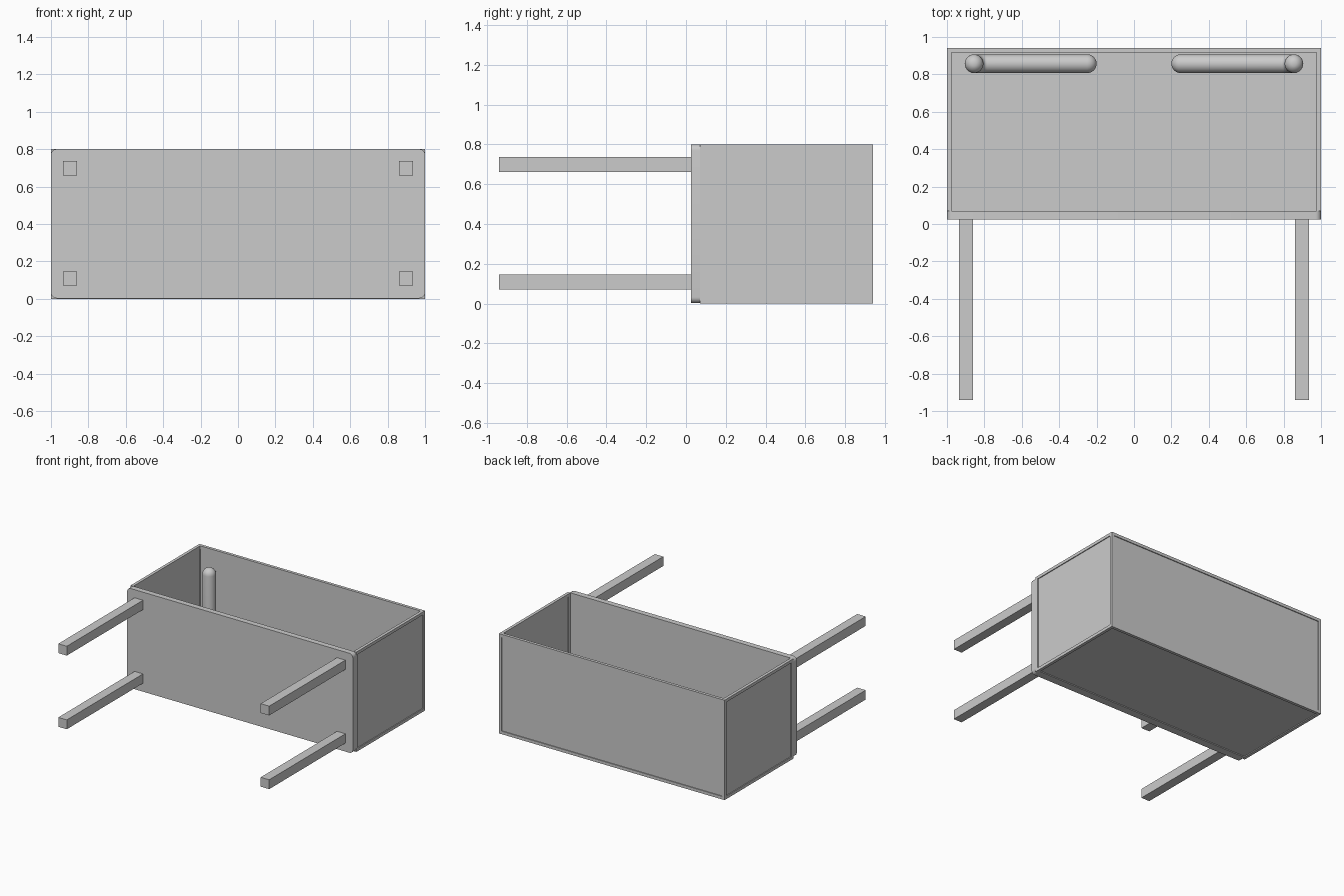
import bpy
import bmesh
import math
from mathutils import Vector

cube = bpy.data.objects.get("Cube")
if cube:
    bpy.data.objects.remove(cube, do_unlink=True)

W = 1.0                    # half width
FRONT, BACK = 0.07, 0.94   # box depth range
H = 0.80                   # height
RAIL = 0.024               # frame strip width
INSET, THICK = 0.007, 0.012


def finish(name, bm):
    mesh = bpy.data.meshes.new(name)
    bm.to_mesh(mesh)
    bm.free()
    obj = bpy.data.objects.new(name, mesh)
    bpy.context.collection.objects.link(obj)
    return obj


def box(name, lo, hi, round_y=0.0):
    """Box between two corners, optionally rounding the edges that run along y."""
    lo, hi = Vector(lo), Vector(hi)
    bm = bmesh.new()
    bmesh.ops.create_cube(bm, size=1)
    for v in bm.verts:
        v.co = [(a + b) / 2 + c * (b - a) for a, b, c in zip(lo, hi, v.co)]
    if round_y:
        edges = [e for e in bm.edges
                 if abs(e.verts[0].co.y - e.verts[1].co.y) > 1e-4]
        bmesh.ops.bevel(bm, geom=edges, offset=round_y, segments=6,
                        profile=0.5, affect='EDGES')
    return finish(name, bm)


def smooth(obj):
    bpy.ops.object.select_all(action='DESELECT')
    obj.select_set(True)
    bpy.context.view_layer.objects.active = obj
    bpy.ops.object.shade_smooth_by_angle(angle=math.radians(40))


# Front board with rounded corners
smooth(box("front_board", (-W, 0.025, 0.003), (W, FRONT, H), 0.03))

# Four square legs
for side, x in (("left", 0.897), ("right", -0.897)):
    for level, z in (("lower", 0.108), ("upper", 0.698)):
        h = 0.0375
        box(f"{level}_{side}_leg", (x - h, -BACK, z - h), (x + h, 0.03, z + h))

# Thin panels, slightly recessed behind the frame strips
a, b = INSET, INSET + THICK
box("floor_panel", (-W + a, FRONT, a), (W - a, BACK - a, b))
box("back_panel", (-W + a, BACK - b, a), (W - a, BACK - a, H - a))
box("left_panel", (W - b, FRONT, a), (W - a, BACK - a, H - a))
box("right_panel", (-W + a, FRONT, a), (-W + b, BACK - a, H - a))

# Frame strips along the edges of the box
for level, z in (("lower", 0), ("upper", H - RAIL)):
    box(f"{level}_back_rail", (-W, BACK - RAIL, z), (W, BACK, z + RAIL))
    for side, x in (("left", W - RAIL), ("right", -W)):
        box(f"{level}_{side}_rail", (x, FRONT, z), (x + RAIL, BACK, z + RAIL))
box("lower_front_rail", (-W, FRONT, 0), (W, FRONT + RAIL, RAIL))
for side, x in (("left", W - RAIL), ("right", -W)):
    for end, y in (("front", FRONT), ("back", BACK - RAIL)):
        box(f"{end}_{side}_post", (x, y, 0), (x + RAIL, y + RAIL, H))


def bent_pipe(name, s):
    """Elbow pipe with round ends: upright in the corner, then along the floor."""
    r, x, y, z, bend = 0.05, 0.855, 0.857, 0.058, 0.07
    path = [Vector((s * x, y, 0.63))]
    for i in range(9):
        t = math.pi / 2 * i / 8
        path.append(Vector((s * (x - bend + bend * math.cos(t)), y,
                            z + bend - bend * math.sin(t))))
    path.append(Vector((s * 0.25, y, z)))

    # Lengthen the path into hemispheres at both ends
    rings = []
    last = len(path) - 1
    for i, p in enumerate(path):
        d = (path[min(i + 1, last)] - path[max(i - 1, 0)]).normalized()
        steps = range(1, 7) if i == 0 else range(6, 0, -1) if i == last else [6]
        for k in steps:
            t = math.pi / 2 * k / 6
            shift = d * r * math.cos(t) * (-1 if i == 0 else 1)
            rings.append((p + shift, d, r * math.sin(t)))

    bm = bmesh.new()
    n = 24
    across = Vector((0, 1, 0))
    loops = []
    for c, d, rad in rings:
        up = d.cross(across)
        loops.append([bm.verts.new(c + rad * (across * math.cos(q) + up * math.sin(q)))
                      for q in (2 * math.pi * j / n for j in range(n))])
    for l0, l1 in zip(loops, loops[1:]):
        for j in range(n):
            k = (j + 1) % n
            bm.faces.new((l0[j], l0[k], l1[k], l1[j]))
    bm.faces.new(loops[0])
    bm.faces.new(loops[-1])
    bmesh.ops.recalc_face_normals(bm, faces=bm.faces)
    smooth(finish(name, bm))


bent_pipe("left_pipe", 1)
bent_pipe("right_pipe", -1)
